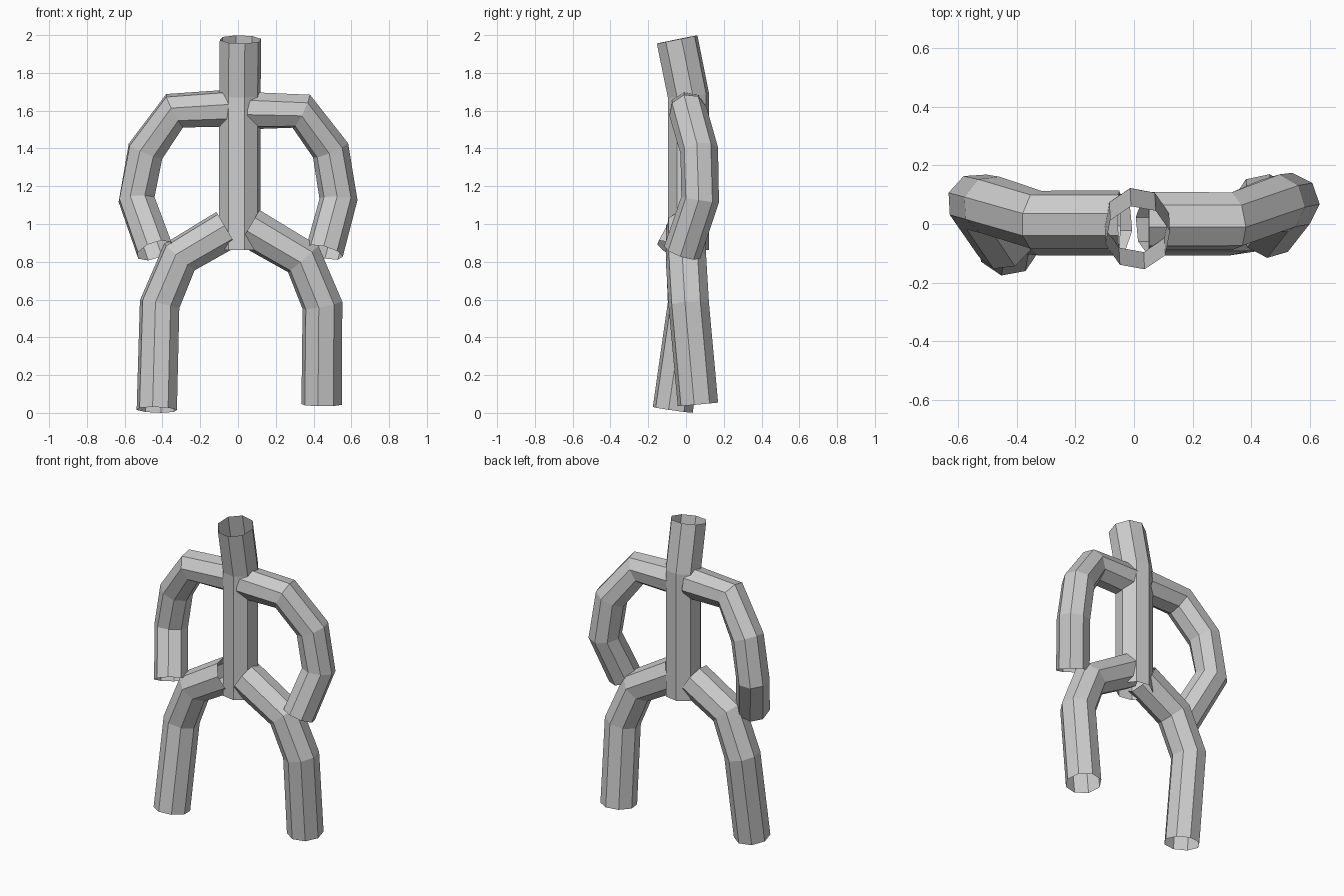
import bpy, bmesh, math
from mathutils import Vector

if "Cube" in bpy.data.objects:
    bpy.data.objects.remove(bpy.data.objects["Cube"])

SIDES = 8


def tube(name, path, radius, phase=12):
    """Open eight-sided tube; each ring faces along the averaged path direction."""
    pts = [Vector(p) for p in path]
    dirs = [(b - a).normalized() for a, b in zip(pts, pts[1:])]
    tangents = [dirs[0]] + [(a + b).normalized() for a, b in zip(dirs, dirs[1:])] + [dirs[-1]]
    bm = bmesh.new()
    rings = []
    normal = Vector((0, 1, 0))
    for p, t in zip(pts, tangents):
        normal = (normal - t * normal.dot(t)).normalized()
        side = t.cross(normal)
        ring = []
        for i in range(SIDES):
            a = math.radians(phase) + math.tau * i / SIDES
            ring.append(bm.verts.new(p + radius * (math.cos(a) * normal + math.sin(a) * side)))
        rings.append(ring)
    for r0, r1 in zip(rings, rings[1:]):
        for i in range(SIDES):
            j = (i + 1) % SIDES
            bm.faces.new((r0[i], r0[j], r1[j], r1[i]))
    mesh = bpy.data.meshes.new(name)
    bm.to_mesh(mesh)
    bm.free()
    obj = bpy.data.objects.new(name, mesh)
    bpy.context.collection.objects.link(obj)
    return obj


# torso with the neck leaning forward
tube("torso_and_neck", [(0.01, 0.013, 0.862), (0.01, 0.013, 1.68), (0.013, -0.047, 1.977)], 0.112)

# arms curling down and forward
tube("left_arm", [(-0.05, 0.015, 1.612), (-0.335, 0.015, 1.60), (-0.49, 0.065, 1.385),
                  (-0.537, 0.075, 1.13), (-0.44, -0.065, 0.86)], 0.101)
tube("right_arm", [(0.05, 0.01, 1.60), (0.335, 0.01, 1.597), (0.49, 0.07, 1.39),
                   (0.532, 0.075, 1.13), (0.457, -0.02, 0.85)], 0.101)

# legs, one foot forward and one back
tube("left_leg", [(-0.06, 0.0, 0.972), (-0.31, 0.0, 0.825), (-0.415, 0.01, 0.575),
                  (-0.43, -0.07, 0.016)], 0.109)
tube("right_leg", [(0.06, 0.0, 0.982), (0.345, 0.0, 0.815), (0.447, 0.015, 0.57),
                   (0.443, 0.063, 0.045)], 0.109)
